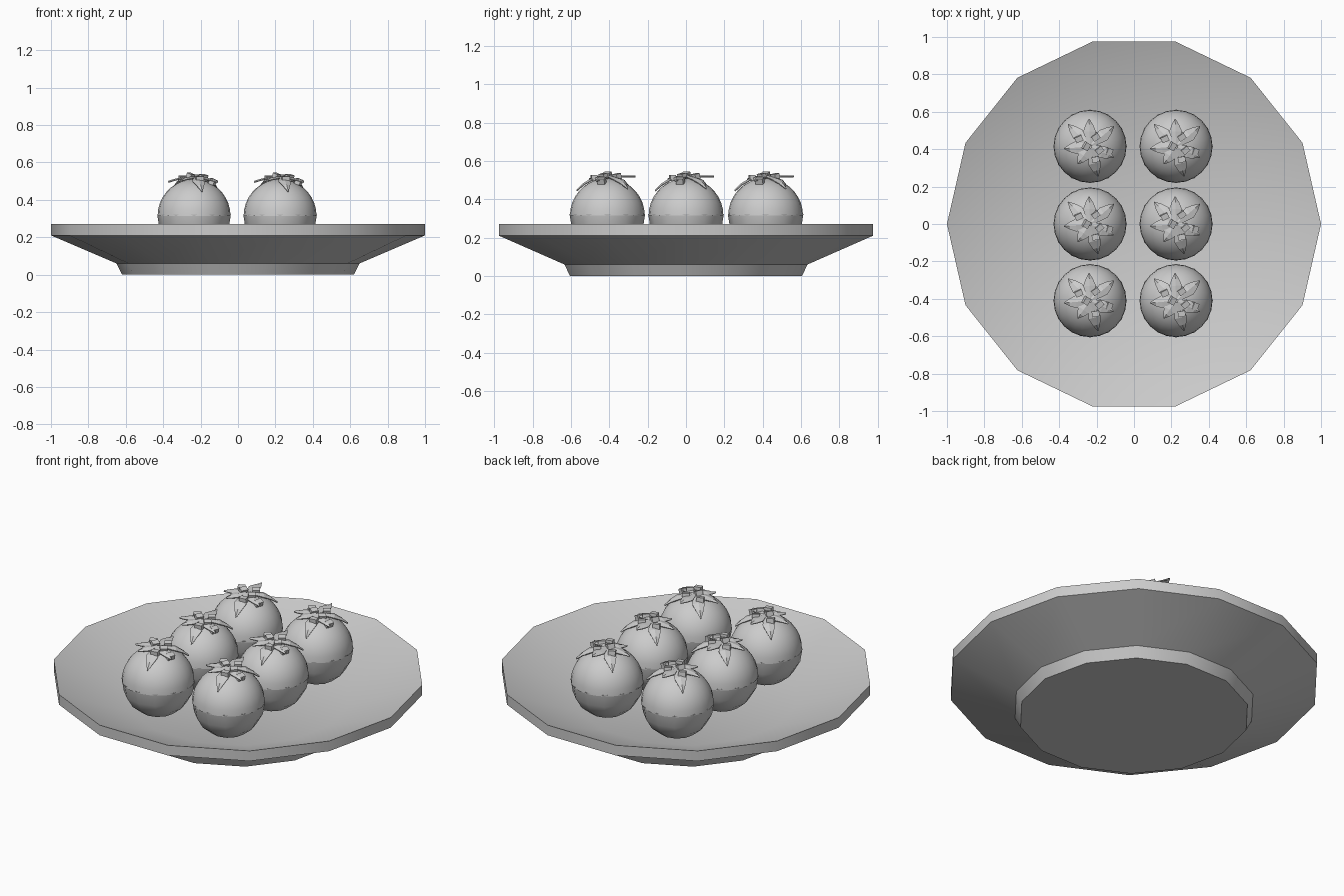
import bpy, bmesh, math
from mathutils import Vector, Matrix

cube = bpy.data.objects.get("Cube")
if cube:
    bpy.data.objects.remove(cube, do_unlink=True)

grey = bpy.data.materials.new("plain grey")
grey.use_nodes = True
grey.diffuse_color = (0.6, 0.6, 0.6, 1)
grey.node_tree.nodes["Principled BSDF"].inputs["Base Color"].default_value = (0.6, 0.6, 0.6, 1)


def make_object(name, bm, smooth_angle=None):
    mesh = bpy.data.meshes.new(name)
    bm.to_mesh(mesh)
    bm.free()
    mesh.materials.append(grey)
    obj = bpy.data.objects.new(name, mesh)
    bpy.context.collection.objects.link(obj)
    if smooth_angle:
        bpy.ops.object.select_all(action='DESELECT')
        obj.select_set(True)
        bpy.context.view_layer.objects.active = obj
        bpy.ops.object.shade_smooth_by_angle(angle=math.radians(smooth_angle))
    return obj


def lathe(bm, profile, sides):
    """Stack rings of (radius, height) and cap both ends."""
    rings = []
    for r, z in profile:
        rings.append([bm.verts.new((r * math.cos(math.tau * i / sides),
                                    r * math.sin(math.tau * i / sides), z))
                      for i in range(sides)])
    for a, b in zip(rings, rings[1:]):
        for i in range(sides):
            j = (i + 1) % sides
            bm.faces.new((a[i], a[j], b[j], b[i]))
    bm.faces.new(list(reversed(rings[0])))
    bm.faces.new(rings[-1])


def on_sphere(tilt, turn, radius):
    return Vector((math.sin(tilt) * math.cos(turn),
                   math.sin(tilt) * math.sin(turn),
                   math.cos(tilt))) * radius


# Plate: foot, sloping underside, upright rim, shallow inside
bm = bmesh.new()
lathe(bm, [(0.62, 0), (0.65, 0.06), (1, 0.21), (1, 0.27), (0.6, 0.115)], 14)
make_object("plate", bm, 29)

R = 0.195
CENTRE_Z = 0.315


def fruit_body():
    """Fine rounded top over a coarser, faceted lower half."""
    bm = bmesh.new()
    steps = 9
    top = [(R * math.cos(a), R * math.sin(a))
           for a in (math.pi / 2 * i / steps for i in range(steps))]
    lathe(bm, top + [(0.008, R)], 24)
    low = [(R * 1.01 * math.cos(a), R * 1.01 * math.sin(a))
           for a in (math.radians(d) for d in (-80, -60, -40, -20, 2))]
    lathe(bm, low, 12)
    return make_object("fruit_body", bm, 40)


def fruit_leaves():
    """Pointed leaves draped over the crown: heading, reach, lift of the tip."""
    bm = bmesh.new()
    leaves = [(40, 0.95, 0.02), (92, 0.8, 0.06), (135, 0.95, 0.01),
              (185, 0.75, 0.03), (235, 0.6, 0.02), (285, 0.95, 0.01),
              (335, 0.75, 0.03)]
    for heading, reach, lift in leaves:
        turn = math.radians(heading)
        side = Vector((-math.sin(turn), math.cos(turn), 0))
        rows = []
        for t, width in ((0.05, 0.012), (0.5, 0.034), (0.75, 0.02), (1, 0.002)):
            mid = on_sphere(reach * t, turn, R + 0.01)
            mid.z += lift * t * t
            rows.append([bm.verts.new(mid + side * width * s + Vector((0, 0, dz)))
                         for s, dz in ((-1, 0), (0, 0.006), (1, 0))])
        for a, b in zip(rows, rows[1:]):
            for i in range(2):
                bm.faces.new((a[i], b[i], b[i + 1], a[i + 1]))
    obj = make_object("fruit_leaves", bm)
    solid = obj.modifiers.new("thickness", 'SOLIDIFY')
    solid.thickness = 0.005
    return obj


def fruit_stem():
    """Small square stubs scattered round the crown."""
    bm = bmesh.new()
    stubs = [(-0.06, 0.04, 25), (-0.02, 0.0, 60), (0.05, -0.02, 40),
             (0.03, -0.07, 10), (0.1, -0.03, 70), (0.03, 0.05, 35)]
    for x, y, spin in stubs:
        z = math.sqrt(R * R - x * x - y * y) + 0.017
        place = (Matrix.Translation((x, y, z))
                 @ Matrix.Rotation(math.radians(spin), 4, 'Z')
                 @ Matrix.Rotation(math.radians(spin / 3), 4, 'X'))
        bmesh.ops.create_cube(bm, size=1,
                              matrix=place @ Matrix.Diagonal((0.04, 0.03, 0.03, 1)))
    return make_object("fruit_stem", bm)


# Two columns of three fruits sharing the same meshes
parts = [fruit_body(), fruit_leaves(), fruit_stem()]
first = True
for x in (-0.235, 0.225):
    for y in (-0.41, 0.0, 0.415):
        for part in parts:
            obj = part if first else part.copy()
            if not first:
                bpy.context.collection.objects.link(obj)
            obj.location = (x, y, CENTRE_Z)
        first = False
